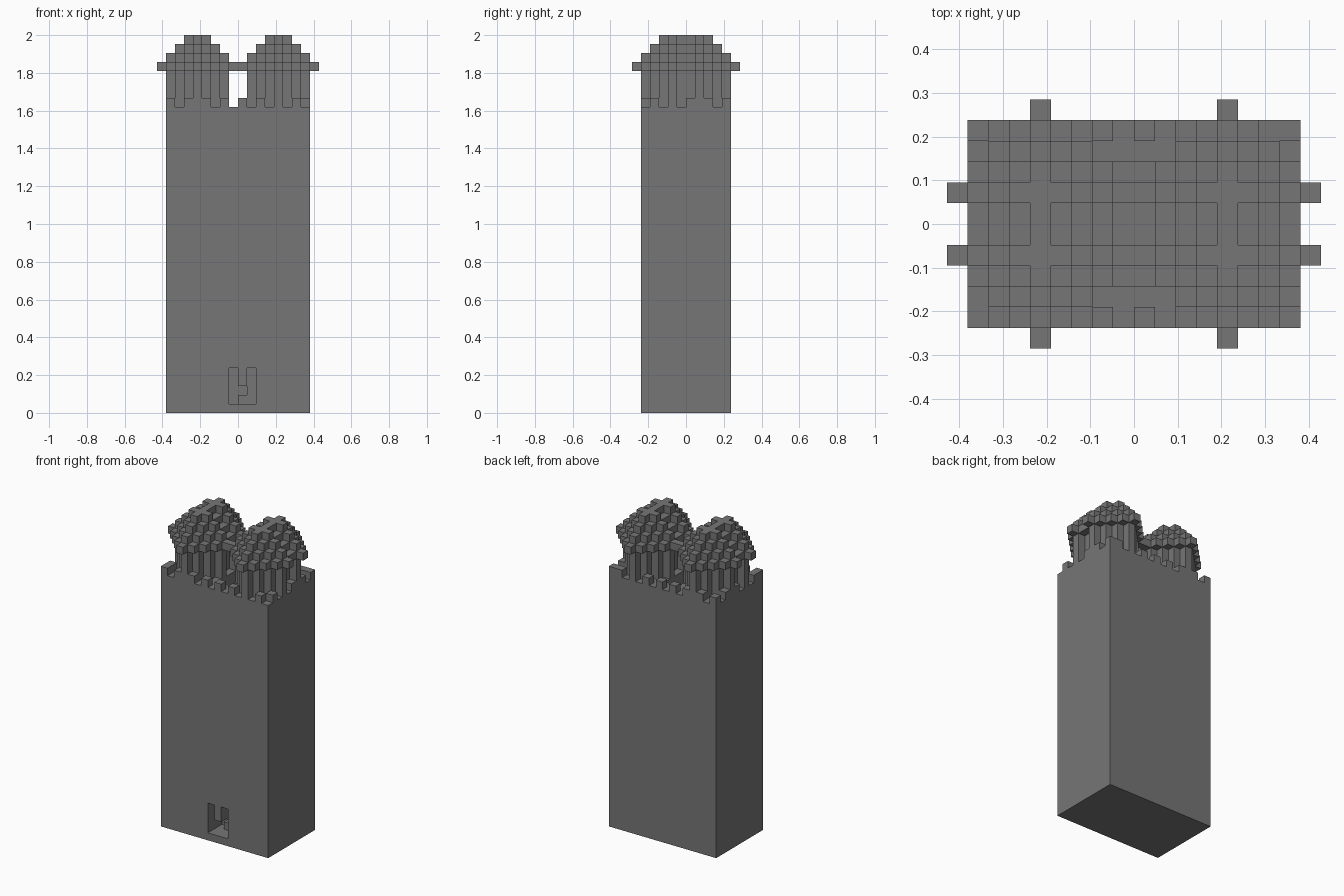
import bpy
import bmesh
from mathutils import Vector

UNIT = 2 / 42  # edge length of one block

default = bpy.data.objects.get("Cube")
if default:
    bpy.data.objects.remove(default, do_unlink=True)

stone = bpy.data.materials.new("grey_stone")
stone.use_nodes = True
stone.diffuse_color = (0.18, 0.18, 0.18, 1)
stone.node_tree.nodes["Principled BSDF"].inputs["Base Color"].default_value = stone.diffuse_color


def block(x, y, z):
    """All unit cells in a box given by three (low, high) ranges."""
    return {(i, j, k) for i in range(*x) for j in range(*y) for k in range(*z)}


def build(name, cells):
    """Skin a set of unit cells with flat faces, merged where coplanar."""
    bm = bmesh.new()
    verts = {}
    for cell in sorted(cells):
        for axis in range(3):
            for side in (0, 1):
                near = list(cell)
                near[axis] += 2 * side - 1
                if tuple(near) in cells:
                    continue
                u, v = (axis + 1) % 3, (axis + 2) % 3
                loop = []
                for du, dv in ((0, 0), (1, 0), (1, 1), (0, 1)):
                    p = list(cell)
                    p[axis] += side
                    p[u] += du
                    p[v] += dv
                    p = tuple(p)
                    if p not in verts:
                        verts[p] = bm.verts.new(Vector(p) * UNIT)
                    loop.append(verts[p])
                bm.faces.new(loop if side else loop[::-1])
    bmesh.ops.dissolve_limit(bm, angle_limit=0.01, verts=bm.verts, edges=bm.edges)
    mesh = bpy.data.meshes.new(name)
    bm.to_mesh(mesh)
    bm.free()
    mesh.materials.append(stone)
    obj = bpy.data.objects.new(name, mesh)
    bpy.context.collection.objects.link(obj)


def grow(plan):
    """Widen a plan by one cell in the four main directions."""
    return plan | {(x + a, y + b) for x, y in plan
                   for a, b in ((1, 0), (-1, 0), (0, 1), (0, -1))}


def layer(plan, low, high):
    return {(x, y, z) for x, y in plan for z in range(low, high)}


# Tower shaft with an open slot between the two turrets
shaft = block((-8, 8), (-5, 5), (0, 34))
shaft -= block((-1, 1), (-3, 3), (20, 34))

# Doorway: two tall slots joined below a hanging centre stone
shaft -= block((-1, 0), (-5, -2), (1, 5)) | block((0, 1), (-5, -2), (2, 3))
shaft -= block((1, 2), (-5, -3), (1, 5)) | block((0, 1), (-5, -3), (1, 2))

# Alternating merlons around the rim
for x in range(-8, 8, 2):
    shaft |= {(x, -5, 34), (x, 4, 34)}
for y in range(-4, 5, 2):
    shaft |= {(-8, y, 34), (7, y, 34)}
build("tower_shaft", shaft)

# Two ribbed turrets with a projecting brim and stepped dome
for name, centre in (("right_turret", -5), ("left_turret", 4)):
    crest = {(centre, y) for y in range(-3, 3)}
    crest |= {(centre + d, y) for d in (-1, 1) for y in (-2, 1)}
    middle = grow(crest)
    drum = grow(middle)
    brim = grow(drum)
    build(name, layer(drum, 34, 38) | layer(brim, 38, 39) | layer(drum, 39, 40)
          | layer(middle, 40, 41) | layer(crest, 41, 42))
